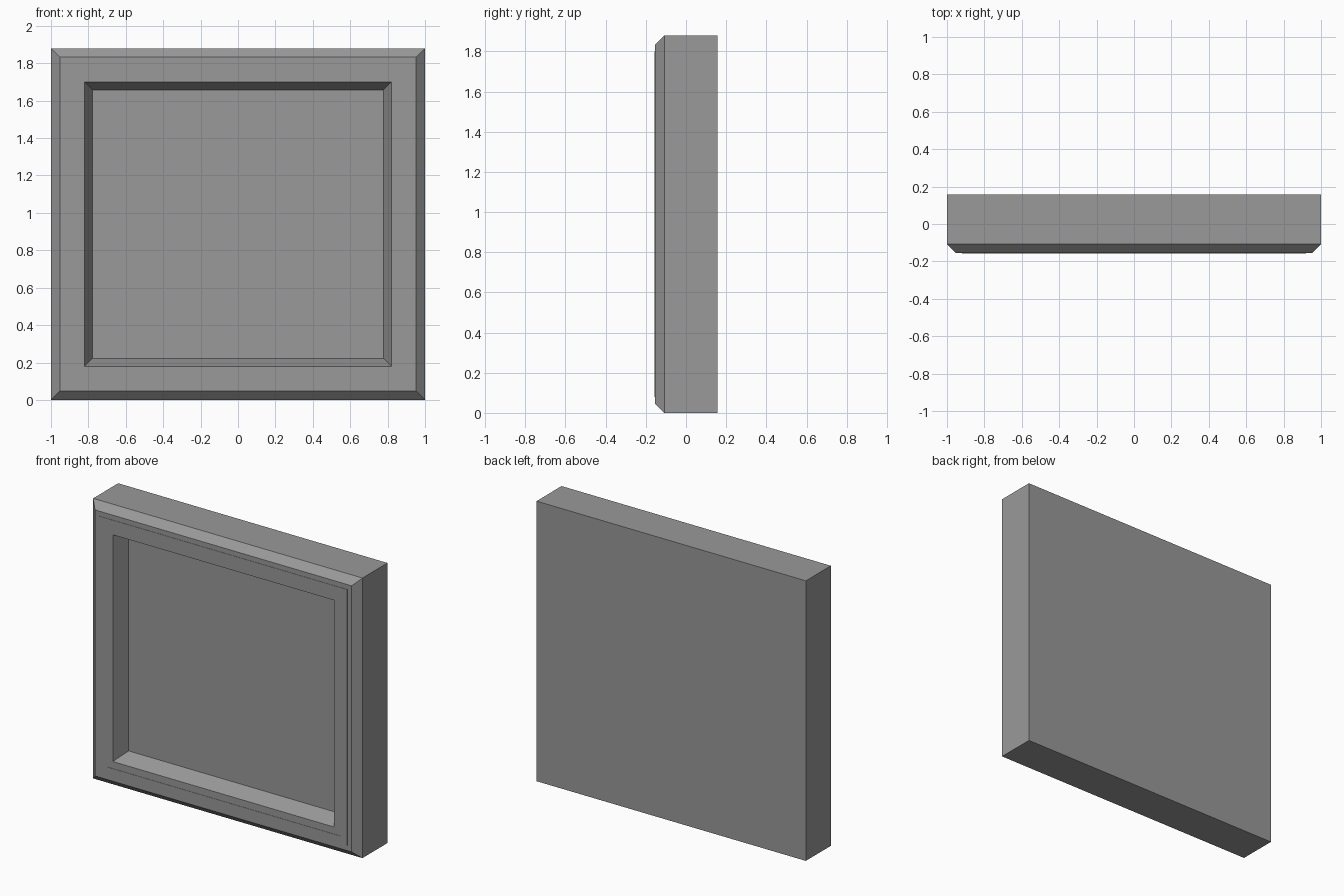
import bpy
import bmesh

if "Cube" in bpy.data.objects:
    bpy.data.objects.remove(bpy.data.objects["Cube"])

HALF_W = 1.0
HEIGHT = 1.88

# Dark grey finish
grey = bpy.data.materials.new("dark_grey")
grey.diffuse_color = (0.32, 0.32, 0.32, 1.0)
grey.use_nodes = True
grey.node_tree.nodes["Principled BSDF"].inputs["Base Color"].default_value = grey.diffuse_color


def rectangle_loft(name, profile, closed=False):
    """Loft rectangular rings; profile holds (inset from outer edge, y)."""
    bm = bmesh.new()
    rings = []
    for inset, y in profile:
        w, low, high = HALF_W - inset, inset, HEIGHT - inset
        rings.append([bm.verts.new(p) for p in
                      ((-w, y, low), (w, y, low), (w, y, high), (-w, y, high))])
    pairs = list(zip(rings, rings[1:]))
    if closed:
        pairs.append((rings[-1], rings[0]))
    for a, b in pairs:
        for i in range(4):
            j = (i + 1) % 4
            bm.faces.new((a[i], a[j], b[j], b[i]))
    if not closed:
        bm.faces.new(rings[0])
        bm.faces.new(rings[-1])
    bmesh.ops.recalc_face_normals(bm, faces=bm.faces)
    mesh = bpy.data.meshes.new(name)
    bm.to_mesh(mesh)
    bm.free()
    mesh.materials.append(grey)
    obj = bpy.data.objects.new(name, mesh)
    bpy.context.collection.objects.link(obj)
    return obj


# Slab with chamfered front rim and a sloped recess down to the centre panel
rectangle_loft("panel_casing", [
    (0.0, 0.157), (0.0, -0.108), (0.047, -0.155),
    (0.179, -0.155), (0.222, -0.05)])

# Thin raised trim running around the front frame
rectangle_loft("frame_trim", [
    (0.08, -0.15), (0.08, -0.157), (0.132, -0.157), (0.132, -0.15)], closed=True)
